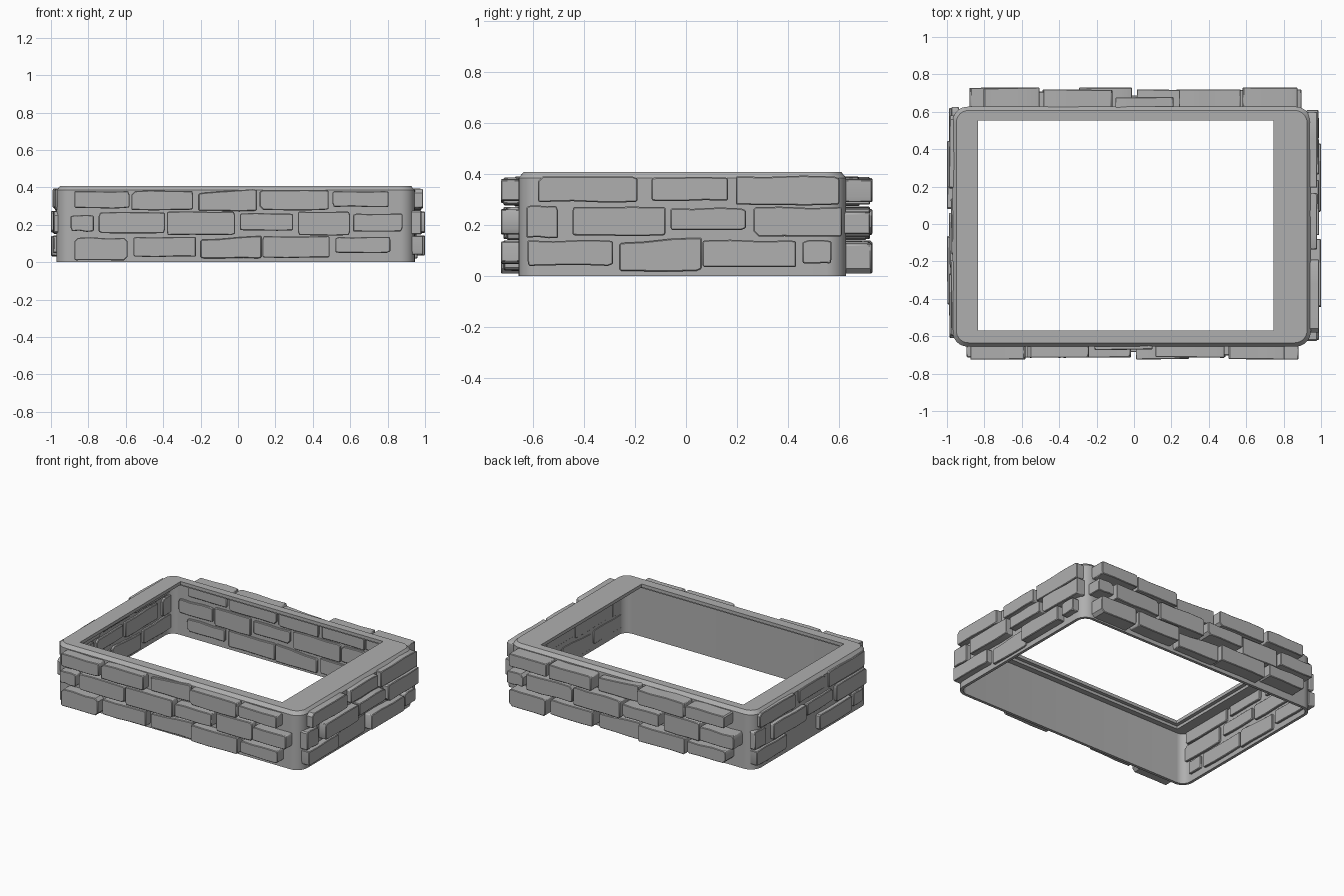
import bpy
import bmesh
import math
import random
from mathutils import Vector

random.seed(7)

default_cube = bpy.data.objects.get("Cube")
if default_cube:
    bpy.data.objects.remove(default_cube, do_unlink=True)

# Single stone colour
stone = bpy.data.materials.new("stone_grey")
stone.use_nodes = True
grey = (0.43, 0.43, 0.43, 1)
stone.diffuse_color = grey
shader = stone.node_tree.nodes["Principled BSDF"]
shader.inputs["Base Color"].default_value = grey
shader.inputs["Roughness"].default_value = 0.8


def finish(name, bm, angle):
    """Turn a bmesh into a linked, shaded object."""
    bmesh.ops.recalc_face_normals(bm, faces=bm.faces)
    mesh = bpy.data.meshes.new(name)
    bm.to_mesh(mesh)
    bm.free()
    mesh.materials.append(stone)
    obj = bpy.data.objects.new(name, mesh)
    bpy.context.collection.objects.link(obj)
    bpy.ops.object.select_all(action="DESELECT")
    obj.select_set(True)
    bpy.context.view_layer.objects.active = obj
    bpy.ops.object.shade_smooth_by_angle(angle=math.radians(angle))
    return obj


def rounded_ring(bm, bounds, inset, radius, z, steps=8):
    """Add a loop of vertices around a rounded rectangle."""
    left, right, front, back = bounds
    reach = inset + radius
    corners = [
        (right - reach, back - reach),
        (left + reach, back - reach),
        (left + reach, front + reach),
        (right - reach, front + reach),
    ]
    ring = []
    for quarter, (cx, cy) in enumerate(corners):
        for step in range(steps + 1):
            a = math.pi / 2 * (quarter + step / steps)
            ring.append(bm.verts.new((cx + radius * math.cos(a), cy + radius * math.sin(a), z)))
    return ring


# Thin-walled frame with a chamfered rim and a stepped opening
OUTER = (-0.97, 0.945, -0.655, 0.627)
HOLE = (-0.835, 0.745, -0.57, 0.553)
WALL = 0.02
bm = bmesh.new()
section = [
    (OUTER, 0, 0.08, 0),
    (OUTER, 0, 0.08, 0.385),
    (OUTER, 0.02, 0.065, 0.408),
    (HOLE, 0, 0.001, 0.408),
    (HOLE, 0, 0.001, 0.385),
    (HOLE, -0.025, 0.001, 0.385),
    (HOLE, -0.025, 0.001, 0.365),
    (OUTER, WALL, 0.06, 0.365),
    (OUTER, WALL, 0.06, 0),
]
rings = [rounded_ring(bm, *entry) for entry in section]
for lower, upper in zip(rings, rings[1:] + rings[:1]):
    for i in range(len(lower)):
        j = (i + 1) % len(lower)
        bm.faces.new((lower[i], lower[j], upper[j], upper[i]))
finish("frame_body", bm, 30)


def chipped_outline(start, end, bottom, top, slope):
    """Uneven brick outline with clipped corners and wavy long edges."""
    def chip():
        return random.choice((0.004, 0.008, 0.02))

    def wobble():
        return random.uniform(-0.004, 0.004)

    points = []
    corners = [(start, bottom, 1, 1), (end, bottom, -1, 1),
               (end, top, -1, -1), (start, top - slope, 1, -1)]
    for index, (u, z, su, sz) in enumerate(corners):
        a, b = chip(), chip()
        along, up = (u + su * a, z), (u, z + sz * b)
        points += [up, along] if index % 2 == 0 else [along, up]
        # Extra points along the bottom and the top edge
        if index in (0, 2):
            other = corners[index + 1]
            for t in (0.35, 0.7):
                points.append((u + (other[0] - u) * t,
                               z + (other[1] - z) * t + wobble()))
    return points


def brick(name, spec, place, inner, outer):
    """Extrude one brick from the wall outwards, slightly tilted."""
    start, end, bottom, top, recess = [v / 100 for v in spec]
    slope = 0.02 if recess > 0.03 else 0
    outline = chipped_outline(start, end, bottom, top, slope)
    lean = random.uniform(-0.02, 0.02)
    middle = (start + end) / 2
    face = outer - recess
    bm = bmesh.new()
    back = [bm.verts.new(place(u, inner, z)) for u, z in outline]
    front = [bm.verts.new(place(u, face - abs(lean) * 0.15 + lean * (u - middle), z))
             for u, z in outline]
    bm.faces.new(back)
    bm.faces.new(front)
    for i in range(len(back)):
        j = (i + 1) % len(back)
        bm.faces.new((back[i], back[j], front[j], front[i]))
    obj = finish(name, bm, 35)
    bevel = obj.modifiers.new("worn_edges", "BEVEL")
    bevel.width = 0.004
    bevel.segments = 1
    bevel.limit_method = "ANGLE"
    bevel.angle_limit = math.radians(50)


# Brick rows in hundredths: start, end, bottom, top, recess from the wall's outermost plane
LONG_WALL = [
    (-87.5, -58, 29, 38, 0), (-57, -24, 28, 38, 1), (-21, 10, 27.5, 39, 5),
    (11.5, 48.5, 28, 38.5, 1), (50.5, 80.5, 29.5, 38, 0),
    (-89.5, -77, 16.5, 25, 1), (-74.5, -39, 15.5, 26.5, 1), (-38, -1.5, 14.5, 27, 1),
    (1, 29.5, 17, 26, 0), (32, 60, 14.5, 27, 2), (61.5, 88, 16.5, 26, 0),
    (-87.5, -59, 1, 13, 0), (-56, -22.5, 3, 13.5, 1), (-20, 12.5, 2, 14, 4),
    (13, 49, 2.5, 14, 1), (52, 81.5, 5, 13.5, 0),
]
SHORT_WALL = [
    (-58, -19, 29, 39, 1), (-13.5, 16.5, 29.5, 38.5, 2), (19.5, 60, 28, 39, 2),
    (-62.5, -50, 15, 27.5, 2), (-44.5, -8, 16, 27, 0),
    (-6, 23.5, 18, 26.5, 1), (26.5, 61, 15.5, 27, 1),
    (-62, -28.5, 4, 14, 1), (-26, 6, 2, 15, 4), (6.5, 43, 3.5, 14, 0),
    (45.5, 57, 5, 14, 1),
]


def front_place(u, w, z):
    return Vector((u, -w, z))


def left_place(u, w, z):
    return Vector((w, u, z))


def half_turn(place):
    def turned(u, w, z):
        p = place(u, w, z)
        return Vector((-p.x, -p.y, p.z))
    return turned


# Opposite walls share a layout turned by half a circle; some bricks show inside
walls = [
    ("front_brick", LONG_WALL, front_place, 0.645, 0.725),
    ("back_brick", LONG_WALL, half_turn(front_place), 0.592, 0.73),
    ("left_brick", SHORT_WALL, left_place, 0.922, 1.0),
    ("right_brick", SHORT_WALL, half_turn(left_place), 0.935, 1.0),
]
for name, layout, place, inner, outer in walls:
    for spec in layout:
        brick(name, spec, place, inner, outer)
